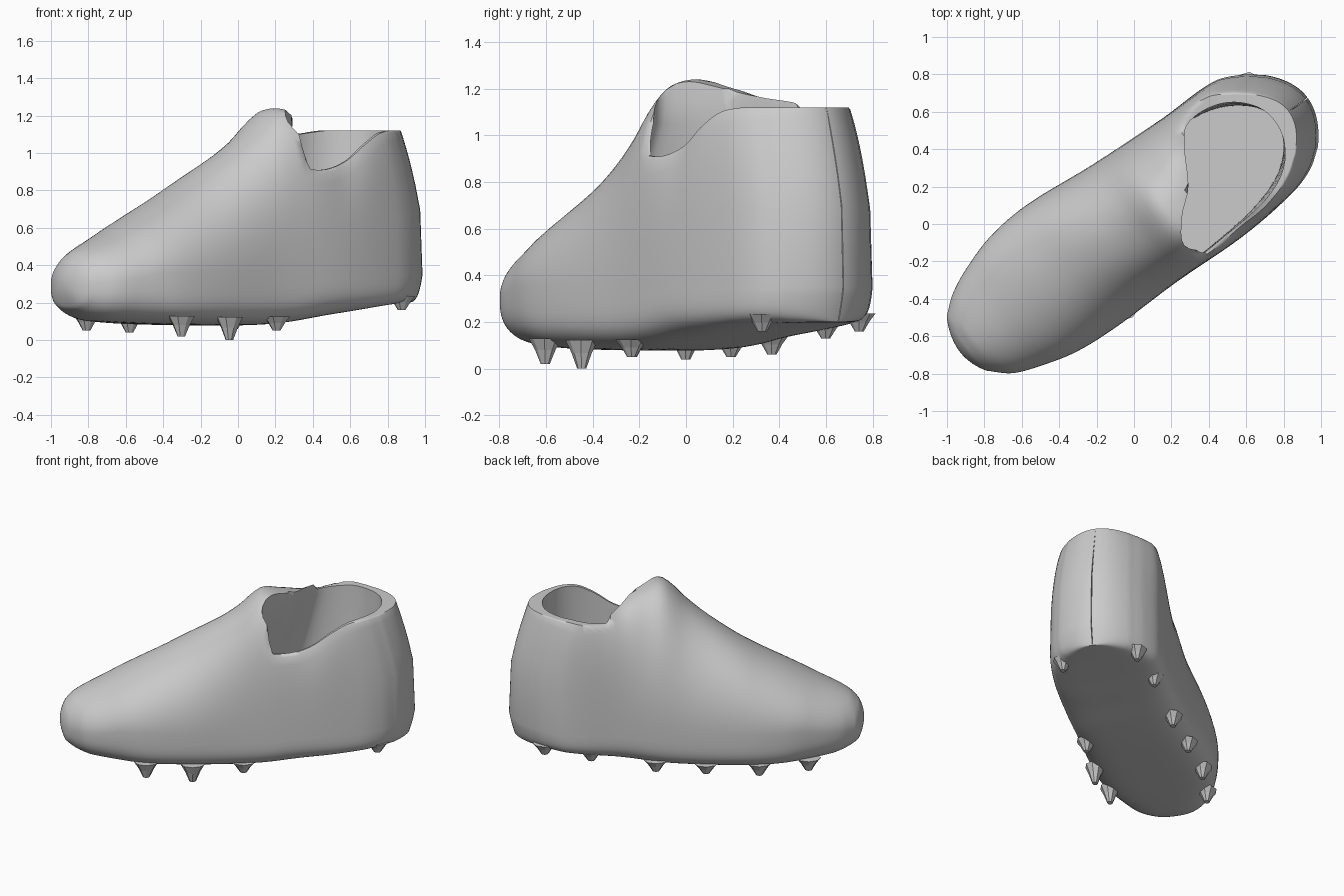
import bpy, bmesh, math

if "Cube" in bpy.data.objects:
    bpy.data.objects.remove(bpy.data.objects["Cube"])

ANG = math.radians(36)          # the boot lies diagonally: s runs toe to heel, t across
CA, SA = math.cos(ANG), math.sin(ANG)


def world(s, t, z):
    return (CA * s - SA * t, SA * s + CA * t, z)


def curve(pts, x):
    """Smooth interpolation through (x, value) points."""
    if x <= pts[0][0]:
        return pts[0][1]
    if x >= pts[-1][0]:
        return pts[-1][1]
    n = len(pts)
    i = max(k for k in range(n - 1) if pts[k][0] <= x)

    def slope(k):
        a, b = pts[max(k - 1, 0)], pts[min(k + 1, n - 1)]
        return (b[1] - a[1]) / (b[0] - a[0])
    (x0, y0), (x1, y1) = pts[i], pts[i + 1]
    h = x1 - x0
    u = (x - x0) / h
    return ((2*u**3 - 3*u*u + 1) * y0 + (u**3 - 2*u*u + u) * h * slope(i)
            + (3*u*u - 2*u**3) * y1 + (u**3 - u*u) * h * slope(i + 1))


def smooth(a, b, x):
    u = min(max((x - a) / (b - a), 0), 1)
    return u * u * (3 - 2 * u)


def loft(name, rings):
    bm = bmesh.new()
    vs = [[bm.verts.new(p) for p in r] for r in rings]
    n = len(rings[0])
    for a, b in zip(vs, vs[1:]):
        for i in range(n):
            j = (i + 1) % n
            bm.faces.new((a[i], a[j], b[j], b[i]))
    bm.faces.new(vs[0][::-1])
    bm.faces.new(vs[-1])
    bmesh.ops.recalc_face_normals(bm, faces=bm.faces)
    me = bpy.data.meshes.new(name)
    bm.to_mesh(me)
    bm.free()
    ob = bpy.data.objects.new(name, me)
    bpy.context.collection.objects.link(ob)
    return ob


# Profiles along the boot; the width profiles are followed by a round end
RIDGE = [(-1.12, .42), (-1.06, .475), (-.85, .58), (-.65, .685), (-.43, .805),
         (-.14, .99), (0, 1.1), (.1, 1.2), (.17, 1.24), (.3, 1.21), (.45, 1.17), (.8, 1.3), (1.13, 1.3)]
SOLE = [(-1.12, .17), (-1.05, .13), (-.93, .1), (-.4, .08), (.1, .085),
        (.5, .14), (.9, .19), (1.13, .2)]
RIGHT = [(-1.1, .17), (-1.0, .26), (-.85, .32), (-.65, .372), (-.4, .39),
         (0, .385), (.45, .395), (.8, .362), (.95, .315), (1.05, .245)]
LEFT = [(-1.1, .19), (-1.0, .27), (-.85, .34), (-.65, .4), (-.4, .42),
        (0, .388), (.45, .368), (.8, .366), (.95, .305), (1.05, .23)]
POWER = [(-1.15, 2.0), (-.4, 2.1), (0, 2.2), (.2, 2.4), (.4, 3), (.65, 4.2), (1.13, 5)]
RIM_R = [(.1, .93), (.3, .91), (.45, .95), (.6, 1.04), (.75, 1.1), (.9, 1.12)]
RIM_L = [(.3, 1.08), (.5, 1.09), (.85, 1.12)]
TOE, HEEL = -1.155, 1.16


def width(pts, s):
    a, b = pts[0], pts[-1]
    if s < a[0]:
        return max(a[1] * math.sqrt(max((s - TOE) / (a[0] - TOE), 0)), .002)
    if s > b[0]:
        return max(b[1] * math.sqrt(max((HEEL - s) / (HEEL - b[0]), 0)), .002)
    return curve(pts, s)


def rim(s, t):
    """Height of the collar edge; the tongue in front of it is not trimmed."""
    if s < .415 + .72 * min(max(t, -.3), .14):
        return 9
    k = smooth(-.3, .2, t)
    return curve(RIM_R, s) * (1 - k) + curve(RIM_L, s) * k


def section(s, n=72):
    top, bot, p = curve(RIDGE, s), curve(SOLE, s), curve(POWER, s)
    if s < -1.12:               # round off the toe tip
        k = math.sqrt(max((s - TOE) / (-1.12 - TOE), 0))
        top, bot = .3 + (top - .3) * max(k, .02), .3 + (bot - .3) * max(k, .02)
    mid = bot + min(.26, .48 * (top - bot))
    low = 2.6 + 1.6 * smooth(-1.1, -.5, s) + 3 * smooth(.3, 1, s)
    lean = .08 * smooth(-.4, .1, s) * (1 - smooth(.2, .5, s))
    heel = smooth(.45, 1.1, s)
    ring = []
    for i in range(n):
        a = 2 * math.pi * (i + .5) / n
        c, d = math.cos(a), math.sin(a)
        q = p if d > 0 else low
        w = width(LEFT if c > 0 else RIGHT, s)
        t = math.copysign(abs(c) ** (2 / q), c) * w
        h = abs(d) ** (2 / q)
        z = mid + h * (top - mid) if d > 0 else mid - h * (mid - bot)
        t -= lean * h * h if d > 0 else 0       # tongue peak sits off centre
        z = min(z, rim(s, t))
        # heel leans in towards the collar and tucks in at the sole
        up, dn = max(z - .5, 0) / .6, max(.5 - z, 0) / .3
        ring.append(world(s - heel * (.13 * up ** 1.5 + .05 * dn ** 2),
                          t * (1 - .08 * heel * up), z))
    return ring


# Upper and sole in one closed shell
N = 100
body = loft("boot_body", [section((TOE + HEEL) / 2 - (HEEL - TOE) / 2 * math.cos(math.pi * i / N))
                          for i in range(N + 1)])

# Foot opening cut out of the shell, widening forward inside
OPENING = [(.15, -.25), (.25, -.335), (.375, -.34), (.64, -.31), (.82, -.23), (.92, -.085), (.92, .08),
           (.82, .21), (.68, .27), (.54, .26), (.455, .165), (.353, -.009), (.23, -.12)]


def opening_ring(z, stretch):
    ring = []
    n = len(OPENING)
    for i in range(n * 4):
        k, u = i // 4, (i % 4) / 4
        p = [OPENING[(k + m) % n] for m in (-1, 0, 1, 2)]
        s, t = [.5 * (2*b + (c - a)*u + (2*a - 5*b + 4*c - d)*u*u + (3*b - a - 3*c + d)*u**3)
                for a, b, c, d in zip(*p)]
        ring.append(world(.92 - (.92 - s) * stretch, t, z))
    return ring


cutter = loft("opening_cutter", [opening_ring(z, k) for z, k in
                                 ((.3, 1.35), (.6, 1.3), (.85, 1.15), (1.05, 1.02), (1.15, 1), (1.5, 1))])
cutter.hide_render = True
mod = body.modifiers.new("opening", 'BOOLEAN')
mod.operation = 'DIFFERENCE'
mod.solver = 'EXACT'
mod.object = cutter
bpy.context.view_layer.objects.active = body
body.select_set(True)
bpy.ops.object.modifier_apply(modifier=mod.name)
bpy.data.objects.remove(cutter)
bpy.ops.object.shade_smooth_by_angle(angle=math.radians(55))

# Studs round the edge of the sole: s, t, tip height
STUDS = [(-.79, .29, .05), (-.47, .34, .04), (-.125, .33, .05), (.2, .31, .06), (.62, .29, .13),
         (.92, .25, .16), (-.6, -.31, .02), (-.3, -.335, 0), (.03, -.31, .05), (.9, -.25, .16)]
for k, (s, t, tip) in enumerate(STUDS):
    top = curve(SOLE, s) + .045
    rings = []
    for z, r in ((top, .08), (top * .55 + tip * .45, .05), (tip, .022)):
        rings.append([world(s + r * math.cos(a), t + r * .8 * math.sin(a), z)
                      for a in (2 * math.pi * i / 8 for i in range(8))])
    loft(f"stud_{k + 1}", rings)
